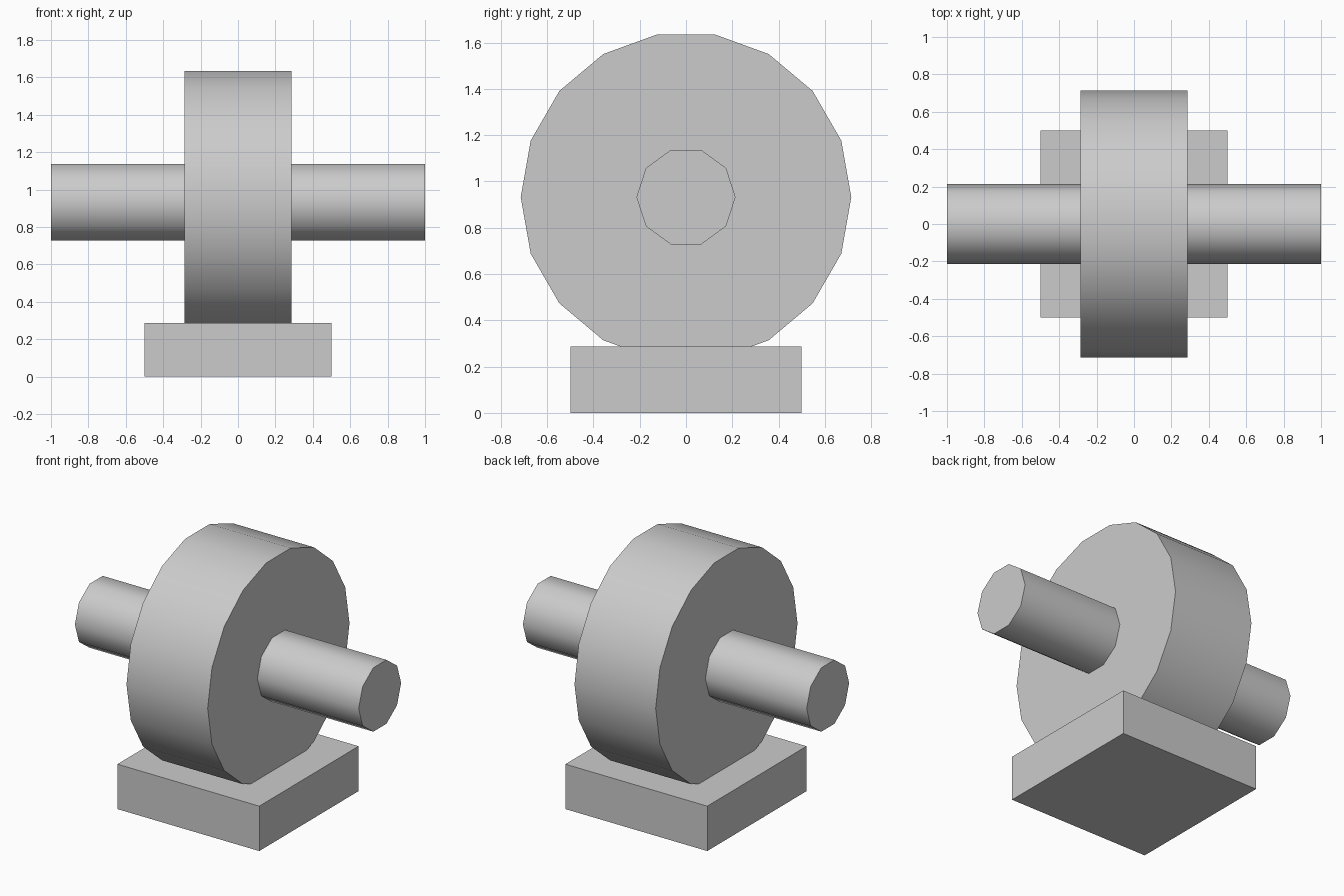
import bpy
from math import radians

if "Cube" in bpy.data.objects:
    bpy.data.objects.remove(bpy.data.objects["Cube"])

AXLE_Z = 0.932


def x_cylinder(name, sides, radius, length):
    """Capped cylinder along x, corners pointing to +y and -y, smooth around its rim."""
    bpy.ops.mesh.primitive_cylinder_add(
        vertices=sides, radius=radius, depth=length,
        location=(0, 0, AXLE_Z), rotation=(0, radians(90), 0))
    ob = bpy.context.object
    ob.name = name
    bpy.ops.object.shade_smooth_by_angle(angle=radians(45))
    return ob


# Square foot block
bpy.ops.mesh.primitive_cube_add(size=1, location=(0, 0, 0.143))
base = bpy.context.object
base.name = "base"
base.scale = (1, 1, 0.286)
bpy.ops.object.transform_apply(location=False, rotation=False, scale=True)

# Thick disc resting slightly sunk into the base
x_cylinder("wheel", 18, 0.714, 0.572)

# Shaft through the disc
x_cylinder("axle", 10, 0.214, 2.0)
